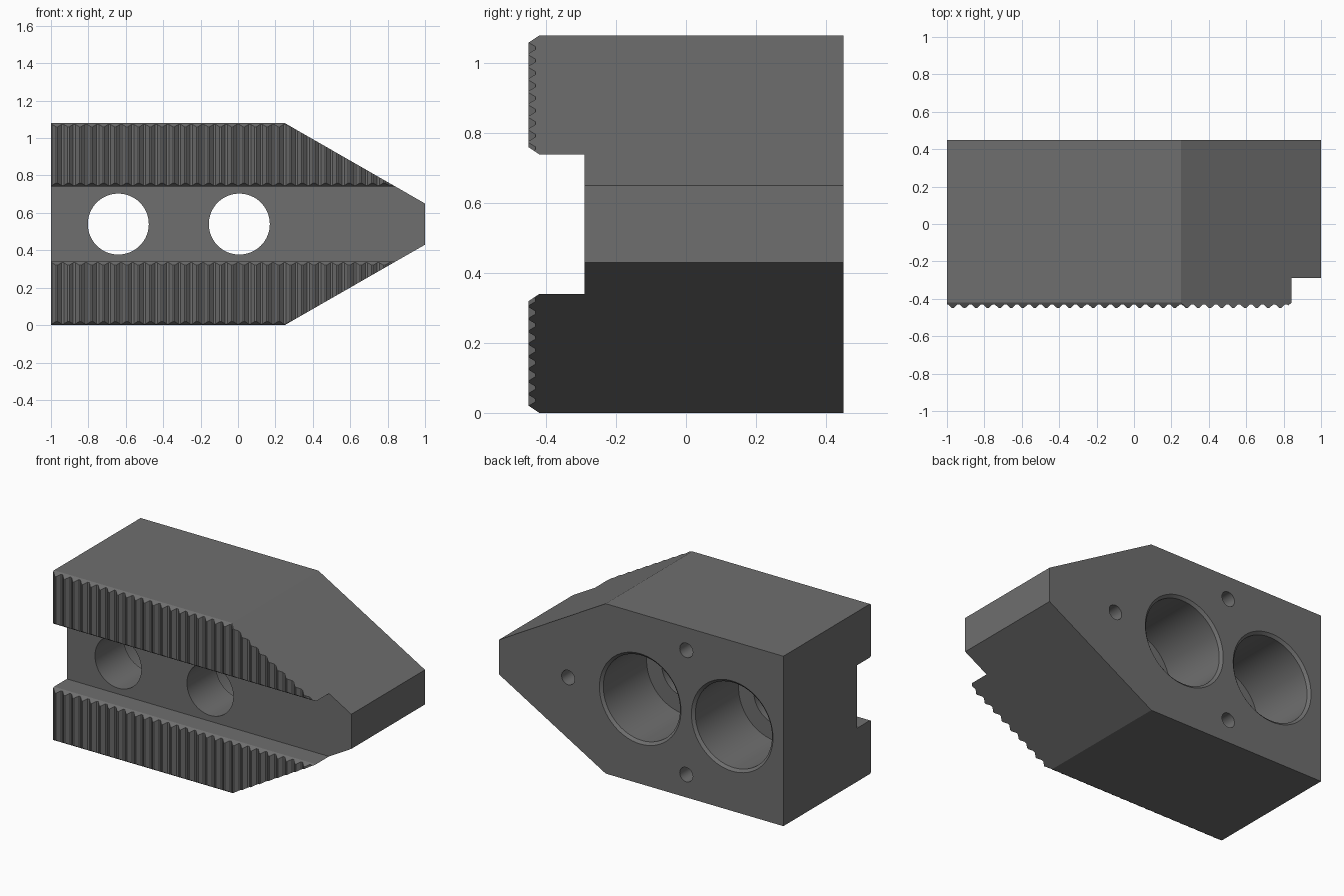
import bpy, bmesh, math
from mathutils import Vector

if "Cube" in bpy.data.objects:
    bpy.data.objects.remove(bpy.data.objects["Cube"])

H, MID = 1.08, 0.54


def add_prism(bm, pts, offset):
    """Extrude a closed 3D polygon along an offset vector."""
    face = bm.faces.new([bm.verts.new(p) for p in pts])
    ext = bmesh.ops.extrude_face_region(bm, geom=[face])["geom"]
    verts = [g for g in ext if isinstance(g, bmesh.types.BMVert)]
    bmesh.ops.translate(bm, verts=verts, vec=Vector(offset))


def add_lathe(bm, cx, cz, profile, n):
    """Stepped round plug along y; profile is (radius, y) pairs."""
    rings = [[bm.verts.new((cx + r * math.cos(2 * math.pi * i / n), y,
                            cz + r * math.sin(2 * math.pi * i / n)))
              for i in range(n)] for r, y in profile]
    for a, b in zip(rings, rings[1:]):
        for i in range(n):
            j = (i + 1) % n
            bm.faces.new((a[i], a[j], b[j], b[i]))
    bm.faces.new(rings[0])
    bm.faces.new(rings[-1])


def finish(bm, name):
    bmesh.ops.recalc_face_normals(bm, faces=bm.faces[:])
    me = bpy.data.meshes.new(name)
    bm.to_mesh(me)
    bm.free()
    ob = bpy.data.objects.new(name, me)
    bpy.context.collection.objects.link(ob)
    return ob


# Block: slotted side profile with chamfered gripping pads
half = [(0.45, 0), (-0.42, 0), (-0.45, 0.02), (-0.45, 0.32), (-0.42, 0.34), (-0.29, 0.34)]
side = half + [(y, H - z) for y, z in reversed(half)]
bm = bmesh.new()
add_prism(bm, [(-1, y, z) for y, z in side], (2, 0, 0))
jaw = finish(bm, "jaw_block")
steel = bpy.data.materials.new("dark_steel")
steel.diffuse_color = (0.158, 0.158, 0.158, 1)
steel.use_nodes = True
steel.node_tree.nodes["Principled BSDF"].inputs["Base Color"].default_value = steel.diffuse_color
jaw.data.materials.append(steel)

# Cutter: sloping nose corners, mirrored top and bottom
slope = 0.43 / 0.75
tri = [(0.1, -0.15 * slope), (1.3, 1.05 * slope), (1.3, -0.15 * slope)]
bm = bmesh.new()
for flip in (False, True):
    add_prism(bm, [(x, -0.6, H - z if flip else z) for x, z in tri], (0, 1.2, 0))
corners = finish(bm, "nose_cutter")

# Cutter: vertical serration grooves, starting with half a groove at the left end
pitch, depth = 0.0625, 0.02
bm = bmesh.new()
for i in range(31):
    c = -1 + pitch * i
    groove = [(c - 0.029, -0.452), (c - 0.006, -0.45 + depth),
              (c + 0.006, -0.45 + depth), (c + 0.029, -0.452)]
    add_prism(bm, [(x, y, -0.1) for x, y in groove], (0, 0, H + 0.2))
grooves = finish(bm, "serration_cutter")

# Cutter: counterbored bolt holes and small blind holes in the back
bm = bmesh.new()
for cx in (-0.64, 0.007):
    add_lathe(bm, cx, MID, [(0.163, -0.6), (0.163, 0.0), (0.27, 0.0),
                            (0.27, 0.435), (0.287, 0.45), (0.287, 0.6)], 64)
for cx, cz in ((-0.317, MID - 0.395), (-0.317, MID + 0.395), (0.514, MID)):
    add_lathe(bm, cx, cz, [(0.046, 0.15), (0.046, 0.6)], 32)
bores = finish(bm, "bore_cutter")

# Apply the cuts
bpy.context.view_layer.objects.active = jaw
jaw.select_set(True)
for cutter in (bores, grooves, corners):
    mod = jaw.modifiers.new(cutter.name, 'BOOLEAN')
    mod.operation, mod.solver, mod.object = 'DIFFERENCE', 'EXACT', cutter
    bpy.ops.object.modifier_apply(modifier=mod.name)
    bpy.data.objects.remove(cutter)
bpy.ops.object.shade_smooth_by_angle(angle=math.radians(20))
